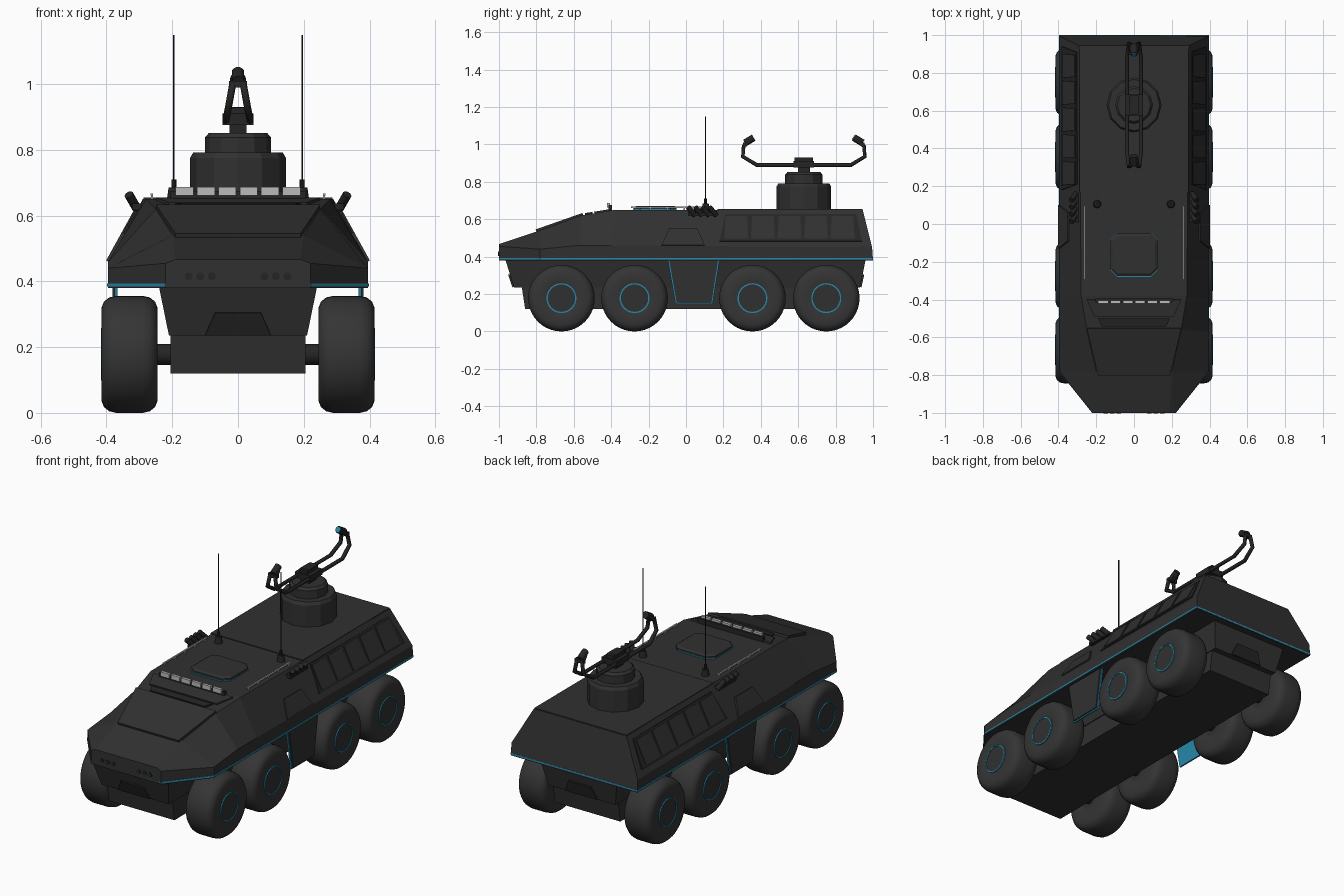
import bpy, bmesh, math
from mathutils import Vector, Matrix

if "Cube" in bpy.data.objects:
    bpy.data.objects.remove(bpy.data.objects["Cube"], do_unlink=True)


def material(name, rgb, rough=0.7):
    m = bpy.data.materials.new(name)
    m.use_nodes = True
    m.diffuse_color = (*rgb, 1)
    bsdf = m.node_tree.nodes["Principled BSDF"]
    bsdf.inputs["Base Color"].default_value = (*rgb, 1)
    bsdf.inputs["Roughness"].default_value = rough
    return m


PAINT = material("charcoal paint", (0.03, 0.03, 0.03))
RUBBER = material("tyre rubber", (0.035, 0.035, 0.035))
BLACK = material("black metal", (0.018, 0.018, 0.018))
BLUE = material("blue trim", (0.02, 0.25, 0.4))
LAMP = material("lamp grey", (0.5, 0.5, 0.5))


def finish(name, bm, mat, mirror=False, smooth=False):
    bmesh.ops.recalc_face_normals(bm, faces=bm.faces)
    mesh = bpy.data.meshes.new(name)
    bm.to_mesh(mesh)
    bm.free()
    mesh.materials.append(mat)
    ob = bpy.data.objects.new(name, mesh)
    bpy.context.collection.objects.link(ob)
    if mirror:
        ob.modifiers.new("mirror", 'MIRROR').use_mirror_merge = False
    if smooth:
        bpy.ops.object.select_all(action='DESELECT')
        bpy.context.view_layer.objects.active = ob
        ob.select_set(True)
        bpy.ops.object.shade_smooth_by_angle(angle=math.radians(40))
    return ob


def loft(name, rings, mat, mirror=False):
    """Solid skin through equal closed rings, capped at both ends."""
    bm = bmesh.new()
    rows = [[bm.verts.new(p) for p in ring] for ring in rings]
    n = len(rows[0])
    for a, b in zip(rows, rows[1:]):
        for i in range(n):
            j = (i + 1) % n
            bm.faces.new((a[i], a[j], b[j], b[i]))
    bm.faces.new(rows[0])
    bm.faces.new(rows[-1])
    return finish(name, bm, mat, mirror)


def plate(name, points, normal, thick, mat, mirror=False):
    """Thin slab standing proud of a surface, sunk slightly into it."""
    n = Vector(normal).normalized()
    return loft(name, [[Vector(p) + n * d for p in points] for d in (-0.004, thick)], mat, mirror)


def box(name, centre, size, mat, mirror=False, tilt=0):
    bm = bmesh.new()
    m = Matrix.Translation(centre) @ Matrix.Rotation(tilt, 4, 'X') @ Matrix.Diagonal((*size, 1))
    bmesh.ops.create_cube(bm, size=1, matrix=m)
    return finish(name, bm, mat, mirror)


def rod(name, start, end, r, mat, mirror=False, sides=16, r2=None):
    a, b = Vector(start), Vector(end)
    bm = bmesh.new()
    m = Matrix.Translation((a + b) / 2) @ (b - a).to_track_quat('Z', 'Y').to_matrix().to_4x4()
    bmesh.ops.create_cone(bm, cap_ends=True, segments=sides, radius1=r, radius2=r if r2 is None else r2,
                          depth=(b - a).length, matrix=m)
    return finish(name, bm, mat, mirror, smooth=sides > 12)


def revolve_x(name, profile, y, z, mat, steps=40):
    """Spin (x, radius) points around a wheel axle."""
    bm = bmesh.new()
    vs = [bm.verts.new((x, y, z + r)) for x, r in profile]
    es = [bm.edges.new(e) for e in zip(vs, vs[1:])]
    bmesh.ops.spin(bm, geom=vs + es, cent=(0, y, z), axis=(1, 0, 0), angle=math.tau, steps=steps)
    bmesh.ops.remove_doubles(bm, verts=bm.verts, dist=0.0005)
    return finish(name, bm, mat, True, True)


# Upper hull: belt, shoulder and roof points at each station
stations = [
    ((.22, -1, .38), (.22, -1, .455), (.19, -1, .467)),
    ((.395, -.78, .38), (.395, -.78, .44), (.20, -.78, .54)),
    ((.395, -.57, .38), (.395, -.57, .46), (.25, -.56, .62)),
    ((.395, -.40, .38), (.395, -.40, .46), (.28, -.38, .65)),
    ((.395, 1, .38), (.395, .995, .45), (.29, .945, .65)),
]
loft("upper_hull", [list(s) + [(-x, y, z) for x, y, z in reversed(s)] for s in stations], PAINT)

# Blue belt line around the hull
belt = [(.222, -1), (.398, -.78), (.398, 1), (-.398, 1), (-.398, -.78), (-.222, -1)]
loft("belt_line", [[(x, y, z) for x, y in belt] for z in (.385, .394)], BLUE)

# Lower hull and the flared section over it
keel = [(-.90, .38), (-.86, .12), (.88, .12), (.92, .38)]
loft("lower_hull", [[(x, y, z) for y, z in keel] for x in (-.205, .205)], PAINT)
loft("lower_flare", [[(-w, a, z), (w, a, z), (w, b, z), (-w, b, z)]
                     for w, a, b, z in ((.24, -.965, .96, .382), (.21, -.92, .93, .235))], PAINT)
for name, y0, y1, s in (("front_lower_panel", -.922, -.945, -1), ("rear_lower_panel", .932, .947, 1)):
    plate(name, [(-.10, y0, .237), (-.07, y1, .305), (.07, y1, .305), (.10, y0, .237)],
          (0, s, -.2), .006, BLACK)

# Nose lamps
for x in (.08, .115, .15):
    rod("nose_lamp", (x, -.98, .415), (x, -1.004, .415), .012, BLACK, True)

# Hood panel, vent slot and sloping brow
hood = [(-.19, -.80, .534), (.19, -.80, .534), (.25, -.55, .622), (-.25, -.55, .622)]
plate("hood_panel", hood, (0, -.34, 1), .012, PAINT)
plate("hood_vent", [(-.17, -.54, .625), (.17, -.54, .625), (.19, -.50, .631), (-.19, -.50, .631)],
      (0, -.17, 1), .008, BLACK)
plate("hood_brow", [(-.21, -.49, .632), (.21, -.49, .632), (.25, -.40, .647), (-.25, -.40, .647)],
      (0, -.17, 1), .008, PAINT)

# Front light bar
box("light_bar_base", (0, -.405, .66), (.41, .02, .03), BLACK)
for i in range(6):
    box("light_bar_lamp", (.065 * (i - 2.5), -.414, .674), (.054, .016, .025), LAMP)

# Roof details
box("rear_deck", (0, .555, .651), (.576, .775, .008), PAINT)
box("roof_rail", (.262, -.10, .664), (.008, .39, .007), LAMP, True)
for i in range(5):
    box("roof_rail_post", (.262, -.28 + .09 * i, .656), (.006, .008, .014), LAMP, True)


def octagon(hx, hy, cut, cy, z):
    q = [(hx, hy - cut), (hx - cut, hy), (cut - hx, hy), (-hx, hy - cut)]
    return [(x, cy + y, z) for x, y in q + [(-x, -y) for x, y in q]]


loft("hatch_trim", [octagon(.125, .115, .035, -.165, z) for z in (.645, .655)], BLUE)
loft("hatch", [octagon(.124, .112, .035, -.163, .645), octagon(.124, .112, .035, -.163, .664),
               octagon(.112, .10, .03, -.163, .672)], PAINT)

# Antennas
rod("antenna_base", (.195, .105, .645), (.195, .105, .685), .022, BLACK, True, r2=.016)
rod("antenna_spring", (.195, .105, .68), (.195, .105, .71), .008, BLACK, True, 8)
rod("antenna_mast", (.195, .105, .70), (.195, .105, 1.15), .003, BLACK, True, 6)

# Smoke launchers
for i in range(4):
    y = .012 + .038 * i
    rod("smoke_launcher", (.308, y + .035, .622), (.332, y, .664), .014, BLACK, True)
box("launcher_bracket", (.308, .085, .627), (.03, .15, .02), BLACK, True)

# Panels on the sloping sides
SIDE = (.19, 0, .105)


def slope(y, t):
    return (.395 - .105 * t, y, .46 + .19 * t)


plate("side_window_frame", [slope(.18, .12), slope(.94, .12), slope(.91, .87), slope(.21, .87)],
      SIDE, .003, BLACK, True)
for i in range(5):
    y = .205 + .142 * i
    plate("side_window", [slope(y, .18), slope(y + .128, .18), slope(y + .122, .81), slope(y + .006, .81)],
          SIDE, .007, PAINT, True)
plate("side_hatch", [slope(-.13, 0), slope(.10, 0), slope(.06, .46), slope(-.09, .46)], SIDE, .007, PAINT, True)

# Side doors between the wheel pairs, with blue edging
plate("door_edging", [(.37, -.098, .385), (.37, .18, .385), (.37, .142, .146), (.37, -.056, .146)],
      (1, 0, 0), .005, BLUE, True)
plate("door", [(.376, -.09, .385), (.376, .172, .385), (.376, .136, .153), (.376, -.05, .153)],
      (1, 0, 0), .006, PAINT, True)

# Wheels and axles
tyre = [(.25, .06), (.245, .10), (.245, .142), (.252, .160), (.268, .173), (.29, .178), (.37, .178),
        (.392, .173), (.408, .160), (.415, .142), (.415, .10), (.41, .075)]
for y in (-.666, -.275, .355, .75):
    revolve_x("tyre", tyre, y, .178, RUBBER)
    revolve_x("rim_ring", [(.40, .080), (.417, .080), (.417, .073), (.40, .073)], y, .178, BLUE)
    rod("hub", (.25, y, .178), (.413, y, .178), .074, PAINT, True, 32)
    rod("axle", (-.26, y, .178), (.26, y, .178), .032, BLACK)

# Turret drums
TY = .63
rod("turret_drum", (0, TY, .64), (0, TY, .775), .146, PAINT, sides=12)
rod("turret_drum_lip", (0, TY, .775), (0, TY, .792), .146, PAINT, sides=12, r2=.136)
rod("turret_ring", (0, TY, .79), (0, TY, .838), .10, PAINT, sides=12)
rod("turret_ring_lip", (0, TY, .838), (0, TY, .852), .10, PAINT, sides=12, r2=.088)
box("turret_post", (0, TY, .89), (.052, .065, .08), BLACK)
box("turret_saddle", (0, TY, .918), (.05, .10, .022), BLACK)
box("arm_clamp", (0, TY, .893), (.095, .11, .034), BLACK)

# Twin antenna arms rising at both ends
half = [(.012, .285, 1.022), (.018, .322, .99), (.028, .326, .935), (.037, .25, .889)]
path = [(x, -d, z) for x, d, z in half] + list(reversed(half))
for s, side in ((1, "left"), (-1, "right")):
    cu = bpy.data.curves.new(side + "_arm_rail", 'CURVE')
    cu.dimensions = '3D'
    cu.bevel_depth = .011
    cu.bevel_resolution = 1
    cu.use_fill_caps = True
    sp = cu.splines.new('POLY')
    sp.points.add(len(path) - 1)
    for p, (x, d, z) in zip(sp.points, path):
        p.co = (s * x, TY + d, z, 1)
    cu.materials.append(BLACK)
    bpy.context.collection.objects.link(bpy.data.objects.new(side + "_arm_rail", cu))

# Emitter heads at the arm tips
for s in (-1, 1):
    rod("emitter_head", (0, TY + s * .315, 1.008), (0, TY + s * .268, 1.036), .019, BLACK)
    box("emitter_crossbar", (0, TY + s * .315, 1.0), (.055, .02, .02), BLACK)
rod("emitter_lens", (0, TY + .272, 1.034), (0, TY + .264, 1.039), .014, BLUE)
